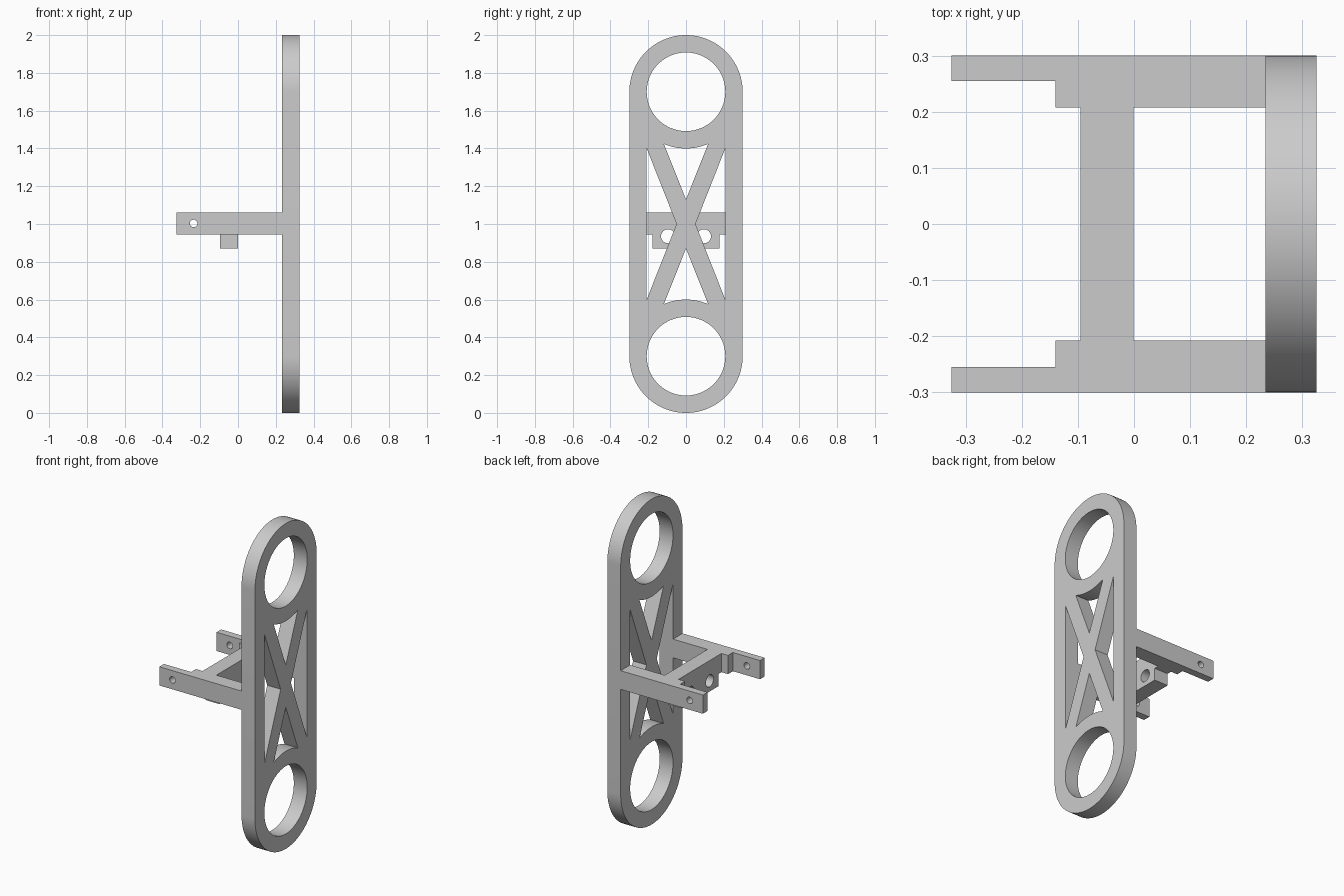
import bpy, bmesh
from math import sin, cos, pi
from mathutils import Matrix, Vector

if "Cube" in bpy.data.objects:
    bpy.data.objects.remove(bpy.data.objects["Cube"])

grey = bpy.data.materials.new("light grey")
grey.use_nodes = True
grey.diffuse_color = (0.6, 0.6, 0.6, 1)
grey.node_tree.nodes["Principled BSDF"].inputs["Base Color"].default_value = (0.6, 0.6, 0.6, 1)

# Profile planes: XY extrudes along z, YZ extrudes along x
XY = Matrix.Identity(4)
YZ = Matrix(((0, 0, 1, 0), (1, 0, 0, 0), (0, 1, 0, 0), (0, 0, 0, 1)))


def arc(cx, cy, r, a0, a1, n):
    return [(cx + r * cos(a0 + (a1 - a0) * i / n), cy + r * sin(a0 + (a1 - a0) * i / n))
            for i in range(n + 1)]


def circle(cx, cy, r, n=64):
    return arc(cx, cy, r, 0, 2 * pi, n)[:-1]


def flip(loop, about):
    """Mirror a loop top to bottom."""
    return [(u, 2 * about - v) for u, v in reversed(loop)]


def extrude(name, loops, plane, low, high):
    """Filled outline with holes, extruded between low and high."""
    curve = bpy.data.curves.new(name, 'CURVE')
    curve.dimensions = '2D'
    curve.fill_mode = 'BOTH'
    curve.extrude = (high - low) / 2
    for loop in loops:
        spline = curve.splines.new('POLY')
        spline.points.add(len(loop) - 1)
        for p, (u, v) in zip(spline.points, loop):
            p.co = (u, v, 0, 1)
        spline.use_cyclic_u = True
    temp = bpy.data.objects.new(name + "_outline", curve)
    bpy.context.collection.objects.link(temp)
    dg = bpy.context.evaluated_depsgraph_get()
    mesh = bpy.data.meshes.new_from_object(temp.evaluated_get(dg))
    bpy.data.objects.remove(temp)
    bm = bmesh.new()
    bm.from_mesh(mesh)
    bmesh.ops.remove_doubles(bm, verts=bm.verts, dist=1e-5)
    bmesh.ops.translate(bm, verts=bm.verts, vec=Vector((0, 0, (low + high) / 2)))
    bmesh.ops.transform(bm, matrix=plane, verts=bm.verts)
    bmesh.ops.recalc_face_normals(bm, faces=bm.faces)
    bm.to_mesh(mesh)
    bm.free()
    mesh.materials.clear()
    mesh.materials.append(grey)
    obj = bpy.data.objects.new(name, mesh)
    bpy.context.collection.objects.link(obj)
    return obj


def smooth(obj):
    bpy.ops.object.select_all(action='DESELECT')
    obj.select_set(True)
    bpy.context.view_layer.objects.active = obj
    bpy.ops.object.shade_smooth_by_angle(angle=0.5)


# Upright plate: rounded ends, two large rings and a cross-braced middle
outline = arc(0, 1.7, 0.3, 0, pi, 48) + arc(0, 0.3, 0.3, pi, 2 * pi, 48)
ring_hole = circle(0, 1.7, 0.208, 96)
end_window = arc(0, 1.7, 0.3, 1.5 * pi - 0.4, 1.5 * pi + 0.4, 16) + [(0, 1.13)]
side_window = [(0.208, 0.6), (0.208, 1.4), (0.05, 1.0)]
mirrored_side = [(-u, v) for u, v in side_window]
plate = extrude("upright_plate",
                [outline, ring_hole, flip(ring_hole, 1), end_window, flip(end_window, 1),
                 side_window, mirrored_side], YZ, 0.234, 0.325)
smooth(plate)

# Crossbar with a lower tab and two round holes
half = [(0.178, 0.87), (0.178, 0.945), (0.208, 0.945), (0.208, 1.06)]
bar = half + [(-u, v) for u, v in reversed(half)]
crossbar = extrude("crossbar", [bar] + [circle(s * 0.095, 0.935, 0.037, 48) for s in (-1, 1)],
                   YZ, -0.095, -0.001)
smooth(crossbar)

# Stepped arms, each with a pin hole near its free end
for side, s in (("front", -1), ("back", 1)):
    step = [(-0.325, 0.3), (-0.325, 0.255), (-0.14, 0.255), (-0.14, 0.208),
            (0.234, 0.208), (0.234, 0.3)]
    arm = extrude(side + "_arm", [[(u, s * v) for u, v in step]], XY, 0.945, 1.06)
    bpy.ops.mesh.primitive_cylinder_add(vertices=32, radius=0.02, depth=0.2,
                                        location=(-0.235, s * 0.28, 1.003),
                                        rotation=(pi / 2, 0, 0))
    cutter = bpy.context.object
    cutter.name = "pin_hole_cutter"
    cutter.hide_render = True
    cutter.data.materials.append(grey)
    mod = arm.modifiers.new("pin_hole", 'BOOLEAN')
    mod.operation = 'DIFFERENCE'
    mod.solver = 'EXACT'
    mod.object = cutter
    bpy.context.view_layer.objects.active = arm
    bpy.ops.object.modifier_apply(modifier=mod.name)
    bpy.data.objects.remove(cutter)
    smooth(arm)
